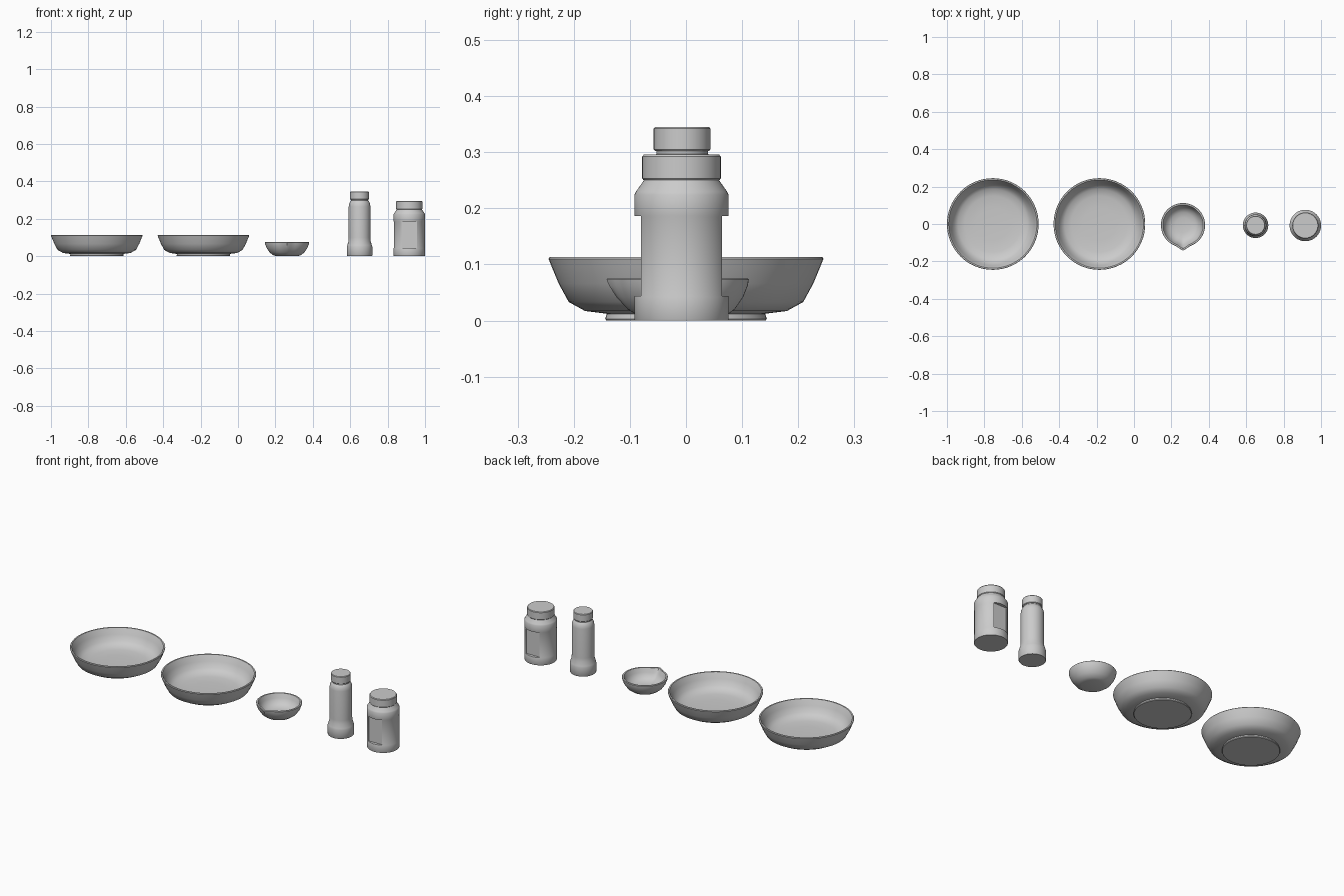
import bpy, bmesh, math

if "Cube" in bpy.data.objects:
    bpy.data.objects.remove(bpy.data.objects["Cube"])

SEG = 64


def lathe(name, profile, x, y, spout=0.0, height=1.0, angle=35):
    """Revolve an (r, z) profile that starts and ends on the axis."""
    bm = bmesh.new()
    rings = []
    for r, z in profile:
        if r == 0:
            rings.append([bm.verts.new((0, 0, z))])
            continue
        ring = []
        for i in range(SEG):
            a = 2 * math.pi * i / SEG - math.pi / 2
            d = min(i, SEG - i) * 2 * math.pi / SEG
            k = max(0, 1 - d / 0.38)
            rr = r + spout * k * k * (0.4 + 0.6 / max(k, 0.6)) * min(1, z / height)
            ring.append(bm.verts.new((rr * math.cos(a), rr * math.sin(a), z)))
        rings.append(ring)
    for lo, hi in zip(rings, rings[1:]):
        for i in range(SEG):
            j = (i + 1) % SEG
            if len(lo) == 1:
                bm.faces.new((lo[0], hi[j], hi[i]))
            elif len(hi) == 1:
                bm.faces.new((lo[i], lo[j], hi[0]))
            else:
                bm.faces.new((lo[i], lo[j], hi[j], hi[i]))
    bmesh.ops.recalc_face_normals(bm, faces=bm.faces)
    mesh = bpy.data.meshes.new(name)
    bm.to_mesh(mesh)
    bm.free()
    ob = bpy.data.objects.new(name, mesh)
    bpy.context.collection.objects.link(ob)
    ob.location = (x, y, 0)
    smooth(ob, angle)
    return ob


def smooth(ob, angle=35):
    bpy.ops.object.select_all(action='DESELECT')
    ob.select_set(True)
    bpy.context.view_layer.objects.active = ob
    bpy.ops.object.shade_smooth_by_angle(angle=math.radians(angle))


# two large bowls with a foot ring
bowl = [(0, 0), (0.142, 0), (0.144, 0.003), (0.141, 0.012), (0.18, 0.017),
        (0.209, 0.033), (0.227, 0.066), (0.239, 0.095), (0.245, 0.11), (0.243, 0.113),
        (0.236, 0.113), (0.233, 0.108), (0.222, 0.08), (0.206, 0.05),
        (0.186, 0.034), (0.15, 0.026), (0.09, 0.023), (0, 0.022)]
for side, x in (("left", -0.755), ("middle", -0.185)):
    lathe("bowl_" + side, bowl, x, 0)

# small pouring bowl, spout at the front
small = [(0, 0), (0.055, 0), (0.073, 0.005), (0.093, 0.02), (0.108, 0.042),
         (0.116, 0.062), (0.118, 0.073), (0.116, 0.075), (0.108, 0.075),
         (0.106, 0.071), (0.1, 0.05), (0.088, 0.03), (0.068, 0.017),
         (0.04, 0.012), (0, 0.011)]
lathe("pouring_bowl", small, 0.262, -0.006, spout=0.018, height=0.075)

# tall shaker
lathe("shaker_body", [(0, 0), (0.066, 0), (0.068, 0.003), (0.068, 0.05),
                      (0.066, 0.058), (0.059, 0.08), (0.058, 0.1), (0.058, 0.265),
                      (0.056, 0.28), (0.049, 0.294), (0.046, 0.297),
                      (0.046, 0.306), (0, 0.306)], 0.65, -0.007)
lathe("shaker_cap", [(0, 0.302), (0.048, 0.302), (0.0505, 0.305), (0.0505, 0.342),
                     (0.048, 0.345), (0, 0.345)], 0.65, -0.007)

# wide jar, flat label recess on the front and back
jx, jy = 0.916, -0.008
jar = lathe("jar_body", [(0, 0), (0.083, 0), (0.084, 0.002), (0.084, 0.042),
                         (0.083, 0.045), (0.083, 0.184), (0.084, 0.187),
                         (0.084, 0.224), (0.081, 0.23), (0.067, 0.25),
                         (0.065, 0.255), (0, 0.255)], jx, jy)
for side, s in (("front", -1), ("back", 1)):
    bpy.ops.mesh.primitive_cube_add(size=1, location=(jx, jy + s * 0.117, 0.115))
    cut = bpy.context.object
    cut.name = "label_cutter_" + side
    cut.scale = (0.083, 0.1, 0.142)
    cut.hide_render = True
    mod = jar.modifiers.new("recess_" + side, 'BOOLEAN')
    mod.operation = 'DIFFERENCE'
    mod.object = cut
    mod.solver = 'EXACT'
    bpy.context.view_layer.objects.active = jar
    bpy.ops.object.modifier_apply(modifier=mod.name)
    bpy.data.objects.remove(cut)
smooth(jar)
lathe("jar_lid", [(0, 0.25), (0.0675, 0.25), (0.07, 0.253), (0.07, 0.292),
                  (0.067, 0.296), (0, 0.296)], jx, jy)
